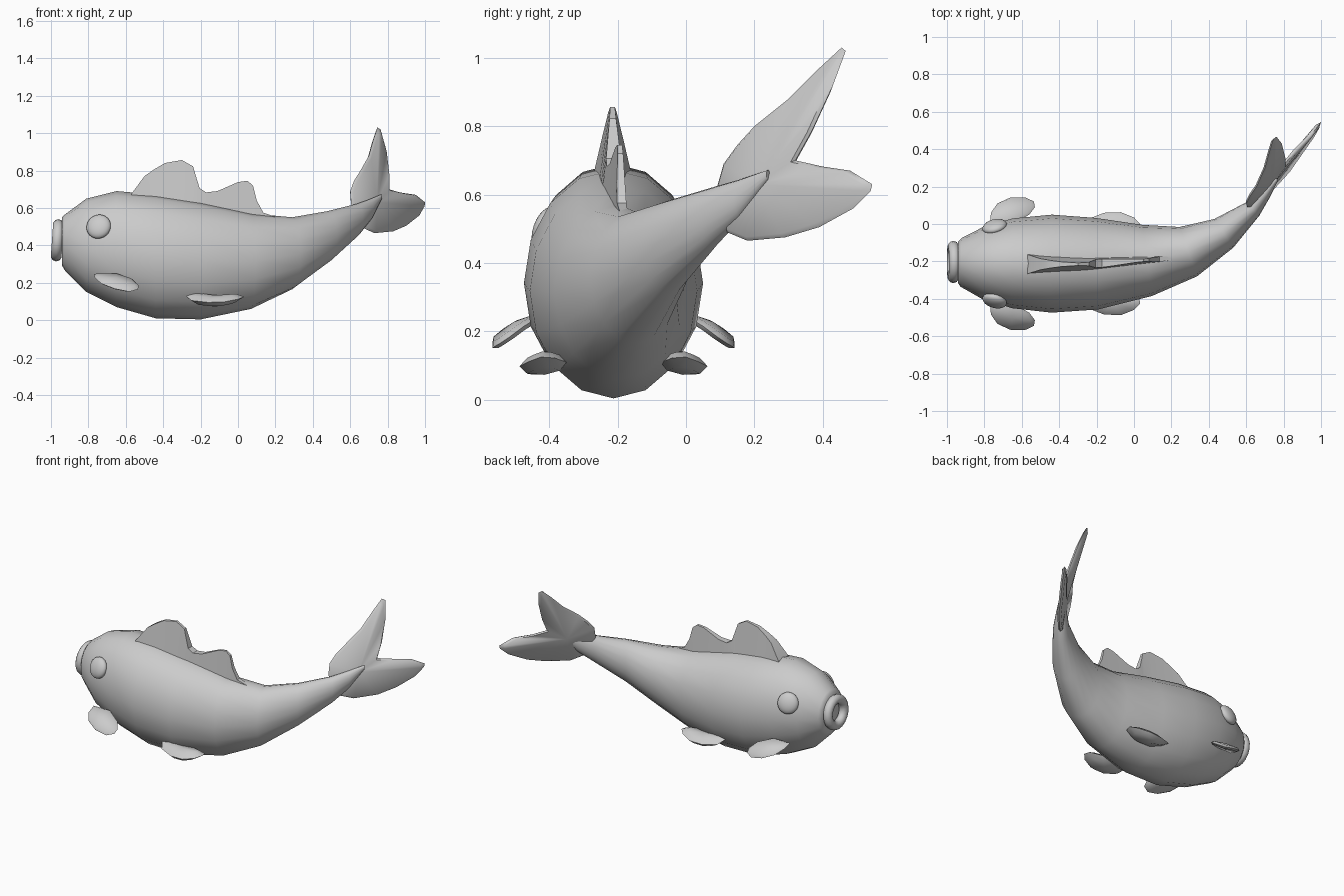
import bpy, bmesh
from math import cos, sin, pi, radians
from mathutils import Vector

if "Cube" in bpy.data.objects:
    bpy.data.objects.remove(bpy.data.objects["Cube"])

MID = -0.212   # symmetry plane of the front half of the fish


def finish(name, bm, angle=40):
    bmesh.ops.recalc_face_normals(bm, faces=bm.faces)
    me = bpy.data.meshes.new(name)
    bm.to_mesh(me)
    bm.free()
    ob = bpy.data.objects.new(name, me)
    bpy.context.collection.objects.link(ob)
    smooth(ob, angle)
    return ob


def smooth(ob, angle=40):
    bpy.ops.object.select_all(action='DESELECT')
    ob.select_set(True)
    bpy.context.view_layer.objects.active = ob
    bpy.ops.object.shade_smooth_by_angle(angle=radians(angle))


def fin(name, outline, centre, normal, t, inset=0.85, angle=60):
    """Thin rounded blade: rim loop, inset loops on both sides, fan to the centre."""
    bm = bmesh.new()
    c, n = Vector(centre), Vector(normal).normalized()
    pts = [Vector(p) for p in outline]
    rim = [bm.verts.new(p) for p in pts]
    for s in (1, -1):
        ring = [bm.verts.new(c + (p - c) * inset + n * s * t * 0.75) for p in pts]
        hub = bm.verts.new(c + n * s * t)
        for i in range(len(pts)):
            j = (i + 1) % len(pts)
            bm.faces.new((rim[i], rim[j], ring[j], ring[i]))
            bm.faces.new((ring[i], ring[j], hub))
    return finish(name, bm, angle)


def flip(p, s):
    return (p[0], MID + s * (p[1] - MID), p[2])


# Body: x, y of spine, top z, bottom z, half width
stations = [
    (-0.94, -0.205, 0.55, 0.29, 0.112),
    (-0.925, -0.205, 0.565, 0.265, 0.13),
    (-0.81, -0.208, 0.65, 0.15, 0.192),
    (-0.65, -0.21, 0.69, 0.07, 0.24),
    (-0.44, -0.212, 0.672, 0.01, 0.262),
    (-0.20, -0.212, 0.632, 0.004, 0.245),
    (0.07, -0.195, 0.57, 0.06, 0.192),
    (0.29, -0.148, 0.55, 0.165, 0.14),
    (0.48, -0.05, 0.583, 0.31, 0.092),
    (0.635, 0.08, 0.622, 0.45, 0.05),
    (0.70, 0.16, 0.645, 0.53, 0.032),
    (0.765, 0.24, 0.672, 0.645, 0.008)]
SEG = 16
bm = bmesh.new()
rings = []
for i, (x, y, zt, zb, w) in enumerate(stations):
    a, b = stations[max(i - 1, 0)], stations[min(i + 1, len(stations) - 1)]
    side = Vector((-(b[1] - a[1]), b[0] - a[0], 0)).normalized()
    c = Vector((x, y, (zt + zb) / 2))
    rings.append([bm.verts.new(c + side * w * cos(2 * pi * k / SEG)
                               + Vector((0, 0, (zt - zb) / 2 * sin(2 * pi * k / SEG))))
                  for k in range(SEG)])
for r0, r1 in zip(rings, rings[1:]):
    for k in range(SEG):
        m = (k + 1) % SEG
        bm.faces.new((r0[k], r0[m], r1[m], r1[k]))
bm.faces.new(rings[0])
bm.faces.new(rings[-1])
finish("body", bm, 60)

# Round lips
bpy.ops.mesh.primitive_torus_add(major_segments=20, minor_segments=10, major_radius=0.083,
                                 minor_radius=0.03, location=(-0.966, -0.203, 0.427),
                                 rotation=(0, radians(94), 0))
lips = bpy.context.object
lips.name = "lips"
smooth(lips, 60)

# Eyes
for s, tag in ((1, "left"), (-1, "right")):
    bpy.ops.mesh.primitive_uv_sphere_add(segments=20, ring_count=12, radius=1,
                                         location=flip((-0.745, -0.014, 0.5), s),
                                         rotation=(radians(20 * s), 0, radians(15 * s)))
    eye = bpy.context.object
    eye.name = "eye_" + tag
    eye.scale = (0.067, 0.034, 0.067)
    smooth(eye, 60)

# Pectoral and pelvic fins
pectoral = [(-0.77, 0.0, 0.245), (-0.765, 0.06, 0.225), (-0.73, 0.11, 0.195),
            (-0.66, 0.142, 0.168), (-0.58, 0.142, 0.152), (-0.535, 0.12, 0.165),
            (-0.53, 0.09, 0.185), (-0.56, 0.05, 0.215), (-0.65, 0.0, 0.245)]
pelvic = [(-0.285, -0.03, 0.135), (-0.25, 0.025, 0.105), (-0.16, 0.06, 0.095),
          (-0.07, 0.063, 0.098), (0.0, 0.035, 0.112), (0.033, 0.0, 0.125),
          (0.025, -0.04, 0.122), (-0.05, -0.075, 0.11), (-0.2, -0.08, 0.115)]
for s, tag in ((1, "left"), (-1, "right")):
    fin("pectoral_fin_" + tag, [flip(p, s) for p in pectoral],
        flip((-0.65, 0.07, 0.215), s), (0, 0.6 * s, 0.8), 0.016)
    fin("pelvic_fin_" + tag, [flip(p, s) for p in pelvic],
        flip((-0.12, -0.01, 0.103), s), (0, 0, 1), 0.03, 0.7)

# Dorsal fin: x, top z; wedge that thins upwards and backwards
crest = [(-0.57, 0.675), (-0.5, 0.77), (-0.45, 0.805), (-0.39, 0.84), (-0.3, 0.856),
         (-0.24, 0.822), (-0.225, 0.77), (-0.205, 0.705), (-0.17, 0.683), (-0.11, 0.69),
         (0.0, 0.738), (0.05, 0.745), (0.08, 0.72), (0.1, 0.64), (0.135, 0.575), (0.22, 0.545)]
bm = bmesh.new()
cols = []
for x, z in crest:
    f = (x + 0.57) / 0.79
    y = MID - 0.003 + 0.033 * max(0, f - 0.4) / 0.6
    base = 0.052 - 0.042 * f
    zb = 0.645 - 0.13 * f
    top = max(0.006, base * (1 - 3.6 * (z - zb - 0.03)))
    cols.append([bm.verts.new(p) for p in ((x, y - base, zb), (x, y - top, z),
                                           (x, y + top, z), (x, y + base, zb))])
for a, b in zip(cols, cols[1:]):
    for k in range(4):
        m = (k + 1) % 4
        bm.faces.new((a[k], a[m], b[m], b[k]))
bm.faces.new(cols[0])
bm.faces.new(cols[-1])
finish("dorsal_fin", bm, 35)

# Forked tail fin
tail = [(0.605, 0.09, 0.62), (0.6, 0.11, 0.69), (0.62, 0.15, 0.745), (0.655, 0.2, 0.8),
        (0.7, 0.3, 0.88), (0.725, 0.39, 0.97), (0.745, 0.455, 1.03), (0.762, 0.467, 1.02),
        (0.79, 0.43, 0.92), (0.805, 0.37, 0.79), (0.805, 0.32, 0.7), (0.87, 0.4, 0.682),
        (0.95, 0.48, 0.67), (1.0, 0.545, 0.63), (0.998, 0.54, 0.61), (0.97, 0.49, 0.56),
        (0.9, 0.39, 0.505), (0.83, 0.29, 0.475), (0.73, 0.18, 0.465), (0.675, 0.12, 0.49),
        (0.63, 0.1, 0.56)]
fin("tail_fin", tail, (0.73, 0.22, 0.63), (-0.8, 0.6, 0), 0.016, 0.93, 50)
